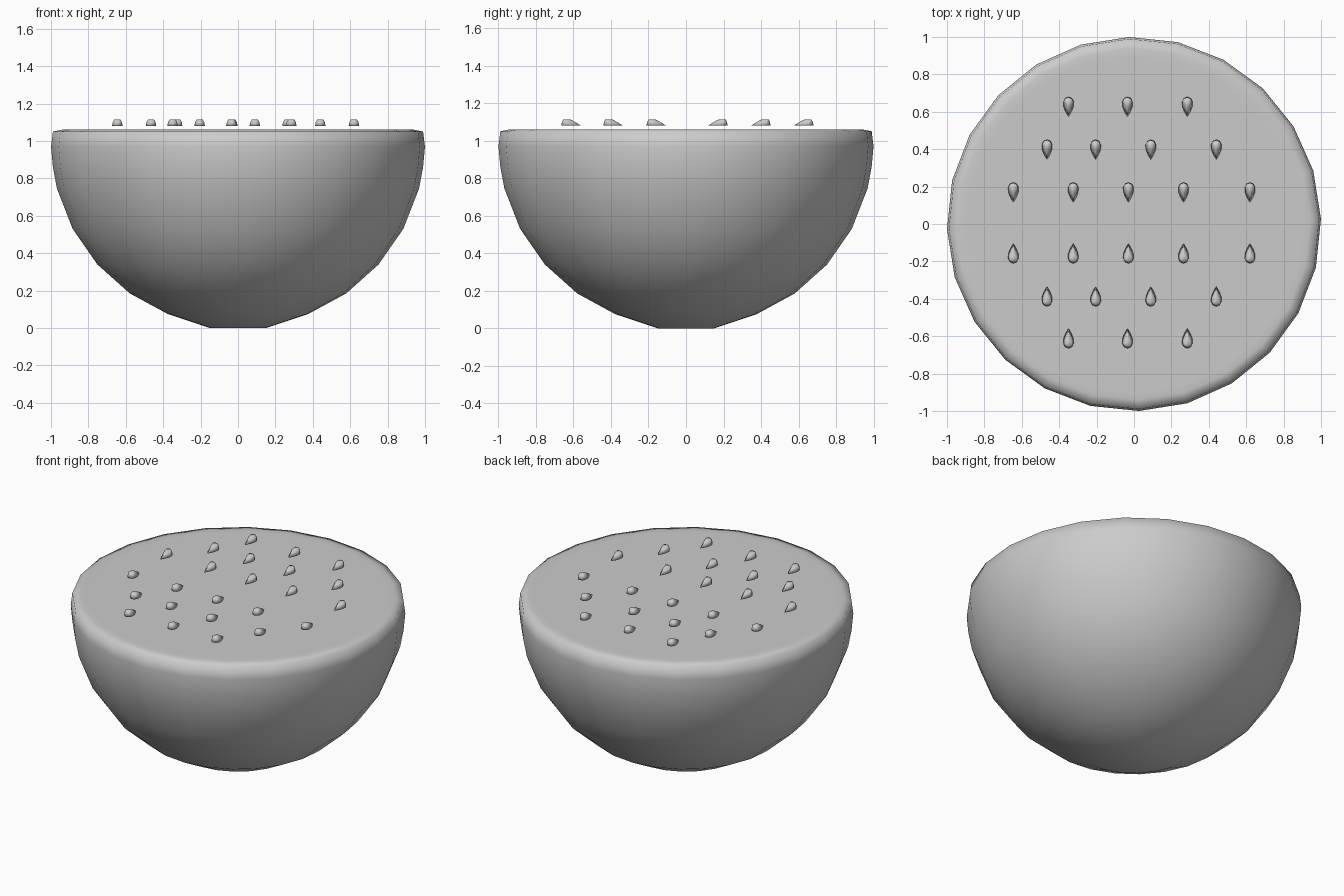
import bpy
import bmesh
from math import sin, cos, pi, radians, sqrt

cube = bpy.data.objects.get("Cube")
if cube:
    bpy.data.objects.remove(cube, do_unlink=True)

grey = bpy.data.materials.new("plain grey")
grey.use_nodes = True
colour = (0.6, 0.6, 0.6, 1)
grey.diffuse_color = colour
grey.node_tree.nodes["Principled BSDF"].inputs["Base Color"].default_value = colour


def loft(name, rings):
    """Skin a stack of equal rings, closing both ends with flat caps."""
    bm = bmesh.new()
    rows = [[bm.verts.new(p) for p in ring] for ring in rings]
    count = len(rows[0])
    for low, high in zip(rows, rows[1:]):
        for i in range(count):
            j = (i + 1) % count
            bm.faces.new((low[i], low[j], high[j], high[i]))
    bm.faces.new(rows[0][::-1])
    bm.faces.new(rows[-1])
    for face in bm.faces:
        face.smooth = True
    bmesh.ops.recalc_face_normals(bm, faces=bm.faces)
    mesh = bpy.data.meshes.new(name)
    bm.to_mesh(mesh)
    bm.free()
    mesh.materials.append(grey)
    obj = bpy.data.objects.new(name, mesh)
    bpy.context.collection.objects.link(obj)
    return obj


# Half fruit: spherical bowl, softened rim and flat cut face
SIDES = 24
TURN = radians(1.5)


def circle(radius, z):
    return [(radius * cos(TURN + 2 * pi * i / SIDES),
             radius * sin(TURN + 2 * pi * i / SIDES), z) for i in range(SIDES)]


profile = [(0.15, 0)]
for k in range(1, 6):
    angle = radians(8.6 + 13.4 * k)
    profile.append((sin(angle), 0.99 * (1 - cos(angle)) + 0.002))
profile += [(0.99, 0.86), (1.0, 0.97), (0.99, 1.05), (0.94, 1.06), (0.9, 1.06)]
loft("fruit_half", [circle(r, z) for r, z in profile])


# Seeds: low teardrops hovering over the cut face
def teardrop(width, tip, end, z, steps=12):
    points = []
    for i in range(steps):
        a = 2 * pi * i / steps
        along = (1 - cos(a)) / 2
        points.append((width * sin(a) * sqrt(along) * 1.25,
                       tip + (end - tip) * along, z))
    return points


rows = [(0.627, -0.612, (-0.35, -0.035, 0.285)),
        (0.398, -0.388, (-0.465, -0.205, 0.09, 0.44)),
        (0.169, -0.158, (-0.645, -0.325, -0.03, 0.265, 0.62))]

seed = loft("seed", [teardrop(0.03, -0.053, 0.053, 1.08),
                     teardrop(0.026, -0.02, 0.049, 1.1),
                     teardrop(0.018, 0.005, 0.042, 1.114)])
seed_mesh = seed.data
bpy.data.objects.remove(seed)
for back_y, front_y, columns in rows:
    for side, y, spin in (("back", back_y, 0), ("front", front_y, pi)):
        for n, x in enumerate(columns):
            obj = bpy.data.objects.new(f"{side}_seed_{len(columns)}_{n + 1}", seed_mesh)
            obj.location = (x, y, 0)
            obj.rotation_euler.z = spin
            bpy.context.collection.objects.link(obj)
